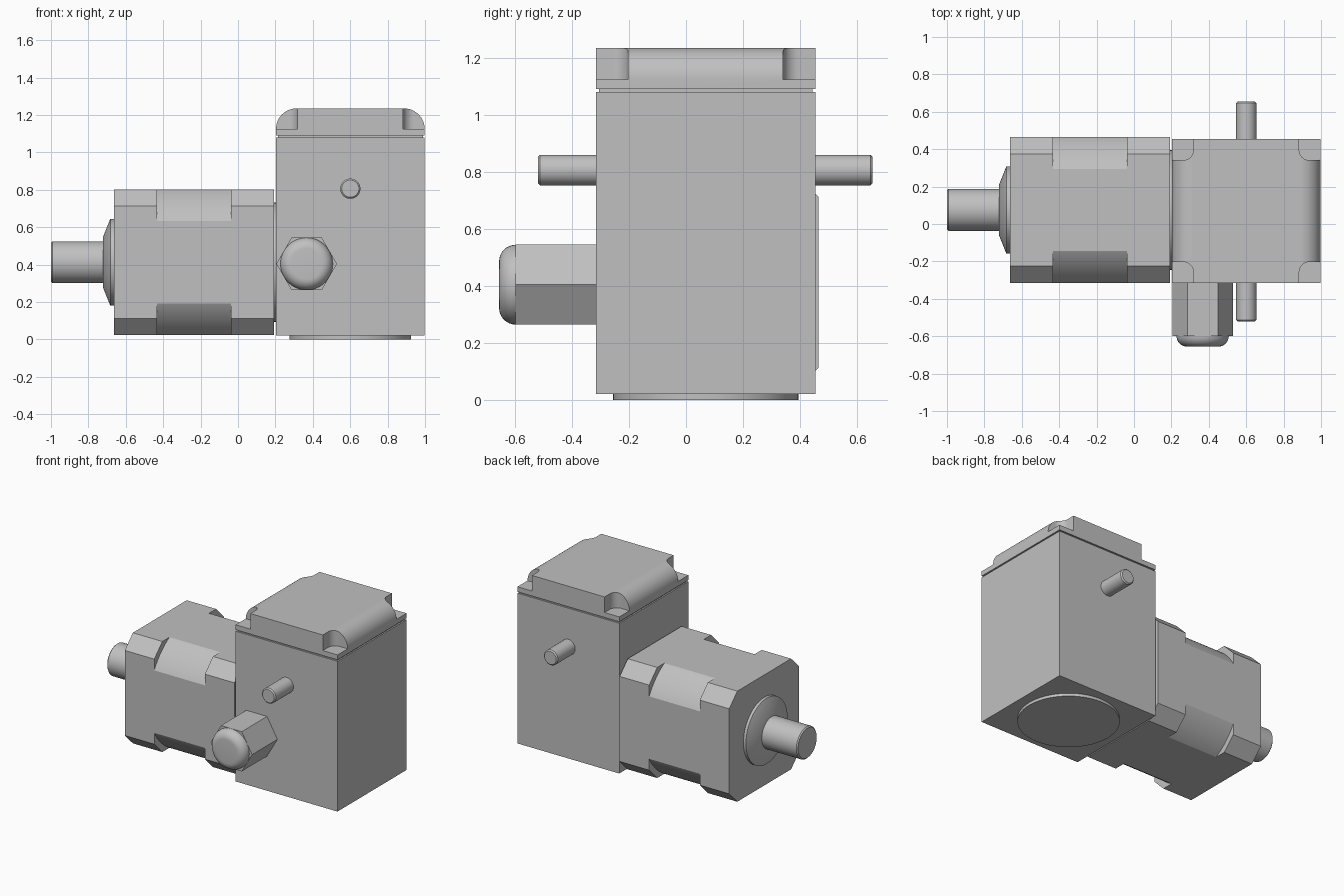
import bpy, bmesh
from math import sin, cos, pi, radians
from mathutils import Vector, Matrix

if "Cube" in bpy.data.objects:
    bpy.data.objects.remove(bpy.data.objects["Cube"])

grey = bpy.data.materials.new("plain_grey")
grey.use_nodes = True
COLOUR = (0.53, 0.53, 0.53, 1)
grey.diffuse_color = COLOUR
grey.node_tree.nodes["Principled BSDF"].inputs["Base Color"].default_value = COLOUR

# Axis frames: (section u, section v, along)
AXES = {
    "x": lambda u, v, w: Vector((w, u, v)),
    "y": lambda u, v, w: Vector((u, w, v)),
    "z": lambda u, v, w: Vector((u, v, w)),
}


def finish(name, bm):
    bmesh.ops.recalc_face_normals(bm, faces=bm.faces)
    mesh = bpy.data.meshes.new(name)
    bm.to_mesh(mesh)
    bm.free()
    mesh.materials.append(grey)
    ob = bpy.data.objects.new(name, mesh)
    bpy.context.collection.objects.link(ob)
    return ob


def select(ob):
    bpy.ops.object.select_all(action="DESELECT")
    ob.select_set(True)
    bpy.context.view_layer.objects.active = ob


def smooth(ob, angle=30):
    select(ob)
    bpy.ops.object.shade_smooth_by_angle(angle=radians(angle))


def loft(bm, rings):
    """Skin a list of equal vertex rings and cap both ends."""
    rings = [[bm.verts.new(p) for p in ring] for ring in rings]
    n = len(rings[0])
    for a, b in zip(rings, rings[1:]):
        for i in range(n):
            j = (i + 1) % n
            bm.faces.new((a[i], a[j], b[j], b[i]))
    bm.faces.new(rings[0])
    bm.faces.new(rings[-1])


def prisms(name, sections, axis, a, b):
    bm = bmesh.new()
    for section in sections:
        loft(bm, [[AXES[axis](u, v, w) for u, v in section] for w in (a, b)])
    return finish(name, bm)


def lathe(name, axis, centre, profile, sides=48):
    """Turned part; profile is (distance along axis, radius)."""
    bm = bmesh.new()
    cu, cv = centre
    turn = [2 * pi * i / sides for i in range(sides)]
    loft(bm, [[AXES[axis](cu + r * cos(t), cv + r * sin(t), w) for t in turn]
              for w, r in profile])
    ob = finish(name, bm)
    if sides > 8:
        smooth(ob)
    return ob


def rect(u0, u1, v0, v1):
    return [(u0, v0), (u1, v0), (u1, v1), (u0, v1)]


def arc(cu, cv, r, start, end, steps):
    return [(cu + r * cos(radians(start + (end - start) * i / steps)),
             cv + r * sin(radians(start + (end - start) * i / steps)))
            for i in range(steps + 1)]


def cut(ob, cutter):
    mod = ob.modifiers.new("cut", "BOOLEAN")
    mod.operation = "DIFFERENCE"
    mod.solver = "EXACT"
    mod.object = cutter
    select(ob)
    bpy.ops.object.modifier_apply(modifier=mod.name)
    bpy.data.objects.remove(cutter)


def rod(name, axis, centre, a, b, r, c=0.008):
    return lathe(name, axis, centre,
                 [(a, r - c), (a + c, r), (b - c, r), (b, r - c)])


# Upright housing
X0, X1, Y0, Y1 = 0.203, 0.998, -0.316, 0.454
MX, MY = (X0 + X1) / 2, (Y0 + Y1) / 2
prisms("housing", [rect(X0, X1, Y0, Y1)], "z", 0.02, 1.08)
prisms("lid_gasket", [rect(X0 + 0.01, X1 - 0.01, Y0 + 0.01, Y1 - 0.01)], "z", 1.075, 1.095)
lathe("base_disc", "z", (MX, MY), [(0, 0.325), (0.03, 0.325)], 64)

# Lid: rounded along two sides, pocketed at the four corners
R = 0.11
profile = [(X0, 1.09), (X1, 1.09)]
profile += arc(X1 - R, 1.235 - R, R, 0, 90, 12) + arc(X0 + R, 1.235 - R, R, 90, 180, 12)
lid = prisms("lid", [profile], "y", Y0, Y1)
hx, hy, f = (X1 - X0) / 2, (Y1 - Y0) / 2, 0.055
px, py = hx - 0.115, hy - 0.113
pocket = [(px, 0.6), (px, py + f)] + arc(px + f, py + f, f, 180, 270, 8)[1:] + [(0.6, py), (0.6, 0.6)]
pockets = [[(MX + sx * u, MY + sy * v) for u, v in pocket]
           for sx in (1, -1) for sy in (1, -1)]
cut(lid, prisms("pocket_cutter", pockets, "z", 1.125, 1.4))
smooth(lid)

# Gearbox: chamfered square block with rounded waists on its long corners
GY, GZ, H, C = 0.075, 0.4125, 0.39, 0.09
octagon = []
for su, sv in ((1, 1), (-1, 1), (-1, -1), (1, -1)):
    pair = [(su * H, sv * (H - C)), (su * (H - C), sv * H)]
    octagon += pair if su * sv > 0 else pair[::-1]
gearbox = prisms("gearbox", [[(GY + u, GZ + v) for u, v in octagon]], "x", -0.663, 0.192)
waist = arc(0, 0, 0.448, 25, 65, 16) + [(0.2, 0.6), (0.6, 0.6), (0.6, 0.2)]
waists = [[(GY + su * u, GZ + sv * v) for u, v in waist]
          for su in (1, -1) for sv in (1, -1)]
cut(gearbox, prisms("waist_cutter", waists, "x", -0.433, -0.038))
smooth(gearbox, 20)
lathe("gearbox_spigot", "x", (GY, GZ), [(0.18, 0.32), (0.21, 0.32)])

# Output shaft and its flange
lathe("shaft_flange", "x", (GY, GZ),
      [(-0.722, 0.135), (-0.683, 0.232), (-0.655, 0.232)], 64)
rod("output_shaft", "x", (GY, GZ), -1.0, -0.7, 0.112)

# Cross pins
rod("front_pin", "y", (MX, 0.806), -0.52, Y0 + 0.02, 0.054)
rod("back_pin", "y", (MX, 0.806), Y1 - 0.02, 0.655, 0.054)

# Cable gland: hexagon with a rounded cap
lathe("gland_hexagon", "y", (0.367, 0.404), [(-0.598, 0.162), (Y0 + 0.02, 0.162)], 6)
dome = [(-0.598 - w, r) for r, w in arc(0.14 - 0.058, 0, 0.058, 90, 0, 8)]
lathe("gland_cap", "y", (0.367, 0.404), dome + [(-0.58, 0.14)])
